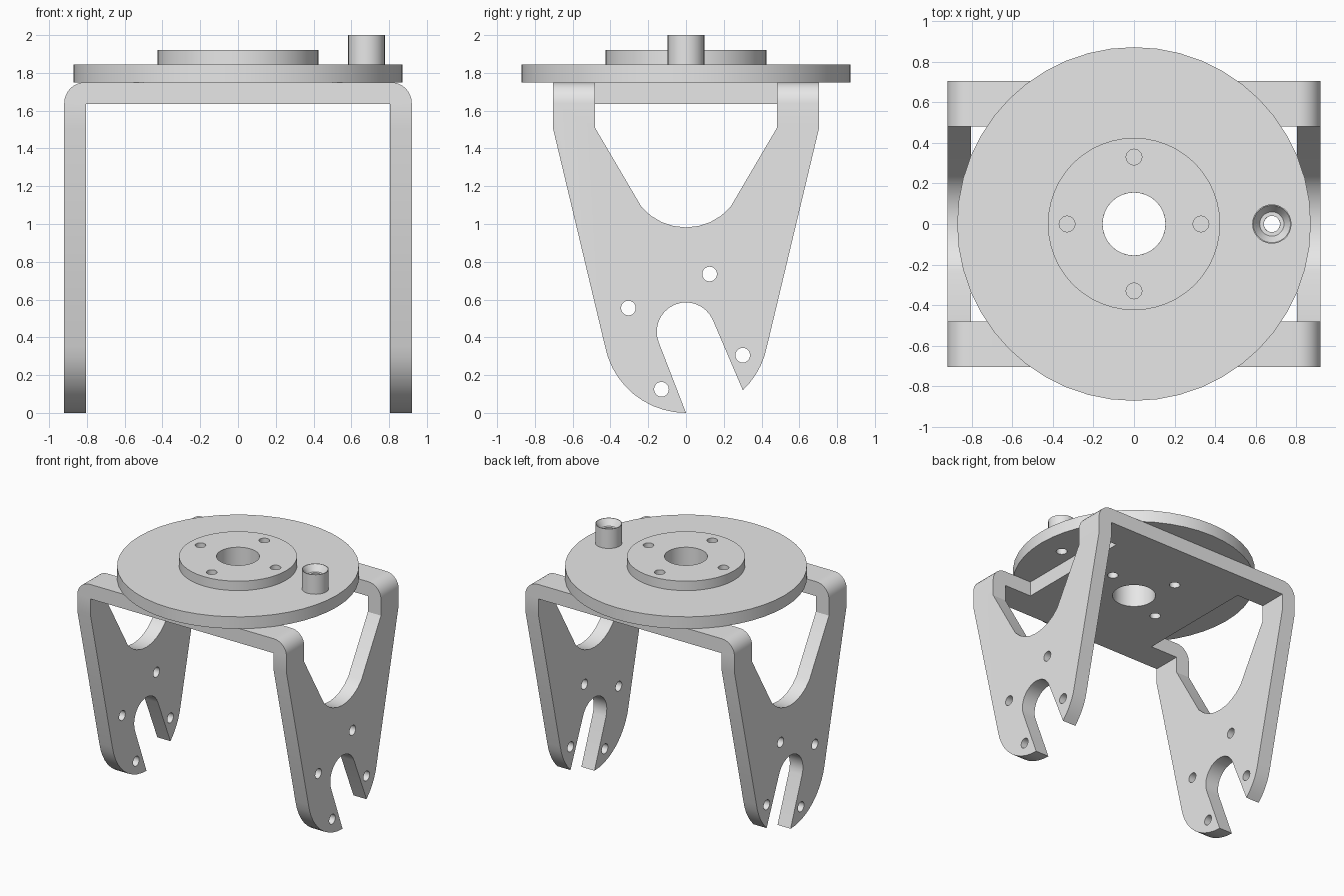
import bpy, bmesh, math
from mathutils import Vector

if "Cube" in bpy.data.objects:
    bpy.data.objects.remove(bpy.data.objects["Cube"])

metal = bpy.data.materials.new("light_grey_metal")
metal.diffuse_color = (0.8, 0.8, 0.8, 1)
metal.use_nodes = True
metal.node_tree.nodes["Principled BSDF"].inputs["Base Color"].default_value = metal.diffuse_color


def finish(name, bm):
    bmesh.ops.recalc_face_normals(bm, faces=bm.faces)
    mesh = bpy.data.meshes.new(name)
    bm.to_mesh(mesh)
    bm.free()
    ob = bpy.data.objects.new(name, mesh)
    bpy.context.collection.objects.link(ob)
    mesh.materials.append(metal)
    return ob


def prism(name, points, direction):
    """Extrude a closed outline of 3D points along a direction."""
    bm = bmesh.new()
    face = bm.faces.new([bm.verts.new(p) for p in points])
    ext = bmesh.ops.extrude_face_region(bm, geom=[face])
    verts = [g for g in ext["geom"] if isinstance(g, bmesh.types.BMVert)]
    bmesh.ops.translate(bm, verts=verts, vec=Vector(direction))
    return finish(name, bm)


def lathe(name, profile, steps, x=0.0):
    """Revolve a closed (radius, z) profile about a vertical axis."""
    bm = bmesh.new()
    rings = [[bm.verts.new((x + r * math.cos(math.tau * i / steps),
                            r * math.sin(math.tau * i / steps), z))
              for i in range(steps)] for r, z in profile]
    for k, a in enumerate(rings):
        b = rings[(k + 1) % len(rings)]
        for i in range(steps):
            j = (i + 1) % steps
            bm.faces.new((a[i], a[j], b[j], b[i]))
    return finish(name, bm)


def arc(cx, cy, r, start, end, n):
    out = []
    for i in range(n + 1):
        a = math.radians(start + (end - start) * i / n)
        out.append((cx + r * math.cos(a), cy + r * math.sin(a)))
    return out


def circle(cx, cy, r, n):
    return arc(cx, cy, r, 0, 360, n)[:-1]


def vertical_cutter(cx, cy, r, z0, z1, n=20):
    return prism("cutter", [(x, y, z0) for x, y in circle(cx, cy, r, n)], (0, 0, z1 - z0))


def side_cutter(outline, x0, x1):
    return prism("cutter", [(x0, y, z) for y, z in outline], (x1 - x0, 0, 0))


def cut(ob, cutter, operation="DIFFERENCE"):
    mod = ob.modifiers.new("cut", "BOOLEAN")
    mod.operation, mod.solver, mod.object = operation, "EXACT", cutter
    bpy.context.view_layer.objects.active = ob
    bpy.ops.object.modifier_apply(modifier=mod.name)
    bpy.data.objects.remove(cutter, do_unlink=True)


def smooth(ob):
    bpy.ops.object.select_all(action="DESELECT")
    ob.select_set(True)
    bpy.context.view_layer.objects.active = ob
    bpy.ops.object.shade_smooth_by_angle(angle=math.radians(30))


# Bent sheet bracket: U profile with rounded outer corners
OUT, INN, TOP, UNDER, HALF = 0.92, 0.805, 1.75, 1.635, 0.705
right = [(INN, UNDER), (INN, -0.1), (OUT, -0.1)] + arc(OUT - 0.11, TOP - 0.11, 0.11, 0, 90, 8)
u_shape = right + [(-x, z) for x, z in reversed(right)]
bracket = prism("fork_bracket", [(x, -HALF, z) for x, z in u_shape], (0, 2 * HALF, 0))

# Tapered leg outline with round foot and slanted open slot
foot_c, foot_r = 0.437, 0.437
outline = [(-HALF - 0.1, 1.9), (-HALF - 0.1, 1.51), (-HALF, 1.51)]
outline += arc(0, foot_c, foot_r, 191, 270, 10)
outline += arc(0, 0.43, 0.155, 201.7, 21.7, 14)
outline += arc(0, foot_c, foot_r, 313.5, 349, 5)
outline += [(HALF, 1.51), (HALF + 0.1, 1.51), (HALF + 0.1, 1.9)]
cut(bracket, side_cutter(outline, -1.1, 1.1), "INTERSECT")

# Window in each leg, running on as a notch into the top plate
window = [(-0.482, 1.9), (-0.482, 1.51)] + arc(0, 1.293, 0.311, 221, 319, 8)
window += [(0.482, 1.51), (0.482, 1.9)]
for s in (-1, 1):
    cut(bracket, side_cutter(window, s * 0.57, s * 1.1))

# Bolt holes through both legs
for y, z in ((0.125, 0.735), (-0.305, 0.555), (0.3, 0.305), (-0.13, 0.125)):
    cut(bracket, side_cutter(circle(y, z, 0.039, 20), -1.1, 1.1))

# Centre bore and bolt circle in the top plate
cut(bracket, vertical_cutter(0, 0, 0.155, 1.5, 1.9, 32))
for k in range(4):
    a = math.radians(22.5 + 90 * k)
    cut(bracket, vertical_cutter(0.33 * math.cos(a), 0.33 * math.sin(a), 0.039, 1.5, 1.9))
smooth(bracket)

# Round turntable plate with a pin hole
PIN_X = 0.68
plate = lathe("turntable_plate", [(0.155, 1.75), (0.872, 1.75), (0.872, 1.845), (0.155, 1.845)], 48)
cut(plate, vertical_cutter(PIN_X, 0, 0.04, 1.6, 1.95))
smooth(plate)

# Raised hub with four blind holes
hub = lathe("centre_hub", [(0.155, 1.845), (0.425, 1.845), (0.425, 1.92), (0.155, 1.92)], 48)
for x, y in ((0.33, 0), (-0.33, 0), (0, 0.33), (0, -0.33)):
    cut(hub, vertical_cutter(x, y, 0.039, 1.8, 2.0))
smooth(hub)

# Hollow pin socket with a countersunk mouth
socket = lathe("pin_socket", [(0.04, 1.845), (0.097, 1.845), (0.097, 2.0), (0.092, 2.0),
                              (0.06, 1.95), (0.04, 1.95)], 28, PIN_X)
smooth(socket)
